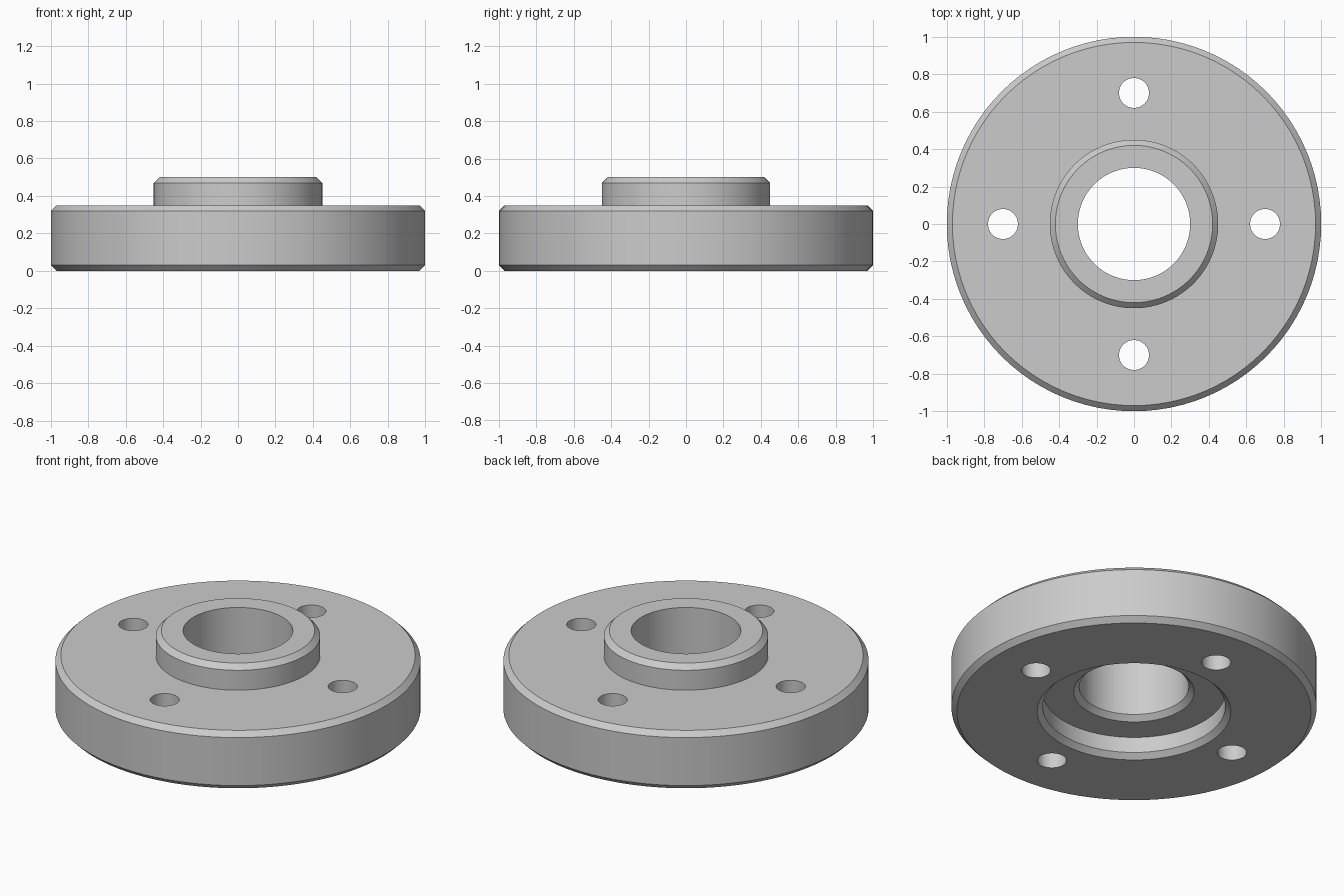
import bpy, bmesh
from math import cos, sin, pi, radians

if "Cube" in bpy.data.objects:
    bpy.data.objects.remove(bpy.data.objects["Cube"], do_unlink=True)

# Material
GREY = (0.6, 0.6, 0.6, 1.0)
steel = bpy.data.materials.new("light grey steel")
steel.use_nodes = True
steel.diffuse_color = GREY
steel.node_tree.nodes["Principled BSDF"].inputs["Base Color"].default_value = GREY


def lathe(name, profile, segments):
    """Revolve a closed (radius, height) profile around z."""
    bm = bmesh.new()
    rings = []
    for i in range(segments):
        a = 2 * pi * i / segments
        rings.append([bm.verts.new((r * cos(a), r * sin(a), z)) for r, z in profile])
    for i, ring in enumerate(rings):
        following = rings[(i + 1) % segments]
        for j in range(len(profile)):
            k = (j + 1) % len(profile)
            bm.faces.new((ring[j], following[j], following[k], ring[k]))
    bmesh.ops.recalc_face_normals(bm, faces=bm.faces)
    mesh = bpy.data.meshes.new(name)
    bm.to_mesh(mesh)
    bm.free()
    obj = bpy.data.objects.new(name, mesh)
    bpy.context.collection.objects.link(obj)
    return obj


# Flange: plate with raised hub, chamfered rims, underside recess and bore
C = 0.03
RIM, HUB, BORE, RECESS = 1.0, 0.45, 0.30, 0.50
PLATE_TOP, HUB_TOP, RECESS_TOP = 0.35, 0.50, 0.125
flange = lathe("flange", [
    (RECESS + C, 0), (RIM - C, 0), (RIM, C),
    (RIM, PLATE_TOP - C), (RIM - C, PLATE_TOP),
    (HUB, PLATE_TOP), (HUB, HUB_TOP - C), (HUB - C, HUB_TOP),
    (BORE, HUB_TOP), (BORE, RECESS_TOP + C), (BORE + C, RECESS_TOP),
    (RECESS, RECESS_TOP), (RECESS, C),
], 96)
flange.data.materials.append(steel)

# Four bolt holes, all in one cutter
bm = bmesh.new()
for i in range(4):
    a = i * pi / 2
    made = bmesh.ops.create_cone(bm, cap_ends=True, segments=48, radius1=0.08,
                                 radius2=0.08, depth=1)
    bmesh.ops.translate(bm, verts=made["verts"], vec=(0.7 * cos(a), 0.7 * sin(a), 0.2))
cutter_mesh = bpy.data.meshes.new("bolt_hole_cutter")
bm.to_mesh(cutter_mesh)
bm.free()
cutter = bpy.data.objects.new("bolt_hole_cutter", cutter_mesh)
bpy.context.collection.objects.link(cutter)
cutter.data.materials.append(steel)
cutter.hide_render = True

drill = flange.modifiers.new("bolt holes", "BOOLEAN")
drill.operation = "DIFFERENCE"
drill.solver = "EXACT"
drill.object = cutter

# Apply the holes, then smooth the round walls and keep the edges crisp
for obj in bpy.context.selected_objects:
    obj.select_set(False)
flange.select_set(True)
bpy.context.view_layer.objects.active = flange
bpy.ops.object.modifier_apply(modifier=drill.name)
bpy.data.objects.remove(cutter, do_unlink=True)
bpy.ops.object.shade_smooth_by_angle(angle=radians(30))
